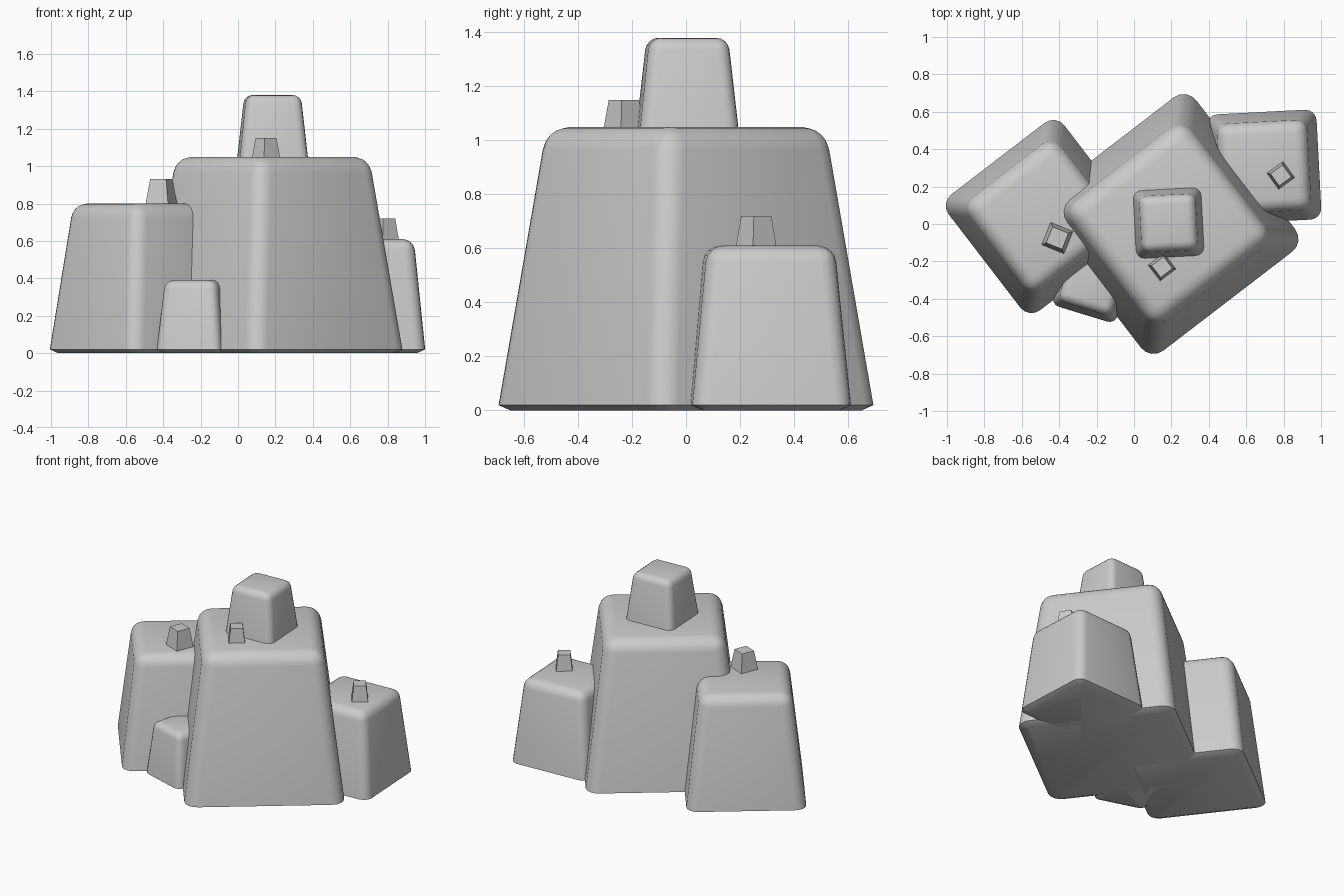
import bpy, bmesh, math
from mathutils import Matrix, Vector

if "Cube" in bpy.data.objects:
    bpy.data.objects.remove(bpy.data.objects["Cube"])


def block(name, x, y, z0, z1, base, top, angle, radius=0.0, foot=False):
    """Tapered square block; base/top are half widths, radius rounds the sides and top."""
    bm = bmesh.new()
    lift = 0.02 if foot else 0.0
    bmesh.ops.create_cube(bm, size=2)
    for v in bm.verts:
        upper = v.co.z > 0
        h = top if upper else base
        v.co = Vector((v.co.x * h, v.co.y * h, z1 if upper else z0 + lift))
    if radius:
        edges = [e for e in bm.edges if any(v.co.z > z1 - 1e-4 for v in e.verts)]
        bmesh.ops.bevel(bm, geom=edges, offset=radius, segments=4, profile=0.5,
                        affect='EDGES', clamp_overlap=True)
    if foot:
        # undercut lip around the bottom
        bm.normal_update()
        under = [f for f in bm.faces if f.normal.z < -0.9]
        bmesh.ops.inset_region(bm, faces=under, thickness=0.045, depth=0.0)
        for v in {v for f in under for v in f.verts}:
            v.co.z = z0
    bmesh.ops.recalc_face_normals(bm, faces=bm.faces)
    me = bpy.data.meshes.new(name)
    bm.to_mesh(me)
    bm.free()
    ob = bpy.data.objects.new(name, me)
    bpy.context.collection.objects.link(ob)
    ob.matrix_world = Matrix.Translation((x, y, 0)) @ Matrix.Rotation(math.radians(angle), 4, 'Z')
    if radius:
        bpy.ops.object.select_all(action='DESELECT')
        ob.select_set(True)
        bpy.context.view_layer.objects.active = ob
        bpy.ops.object.shade_smooth_by_angle(angle=math.radians(30))
    return ob


# large rounded blocks standing on the ground
block("main_block", 0.185, 0.0, 0, 1.05, 0.52, 0.393, 37.5, 0.085, True)
block("left_block", -0.49, 0.04, 0, 0.80, 0.39, 0.30, 37.5, 0.075, True)
block("right_block", 0.695, 0.305, 0, 0.61, 0.294, 0.236, -177 + 174, 0.06, True) \
    .rotation_euler.z = math.radians(3)
block("small_front_block", -0.22, -0.31, 0, 0.39, 0.18, 0.145, -17, 0.045, True)

# upper tower on the main block
block("top_block", 0.185, 0.005, 1.0, 1.38, 0.187, 0.146, 3, 0.045)

# small sharp-edged posts on the roofs
block("left_post", -0.41, -0.075, 0.76, 0.93, 0.07, 0.046, -22)
block("main_post", 0.15, -0.23, 1.01, 1.15, 0.058, 0.040, 37)
block("right_post", 0.785, 0.26, 0.57, 0.72, 0.058, 0.040, 36)
